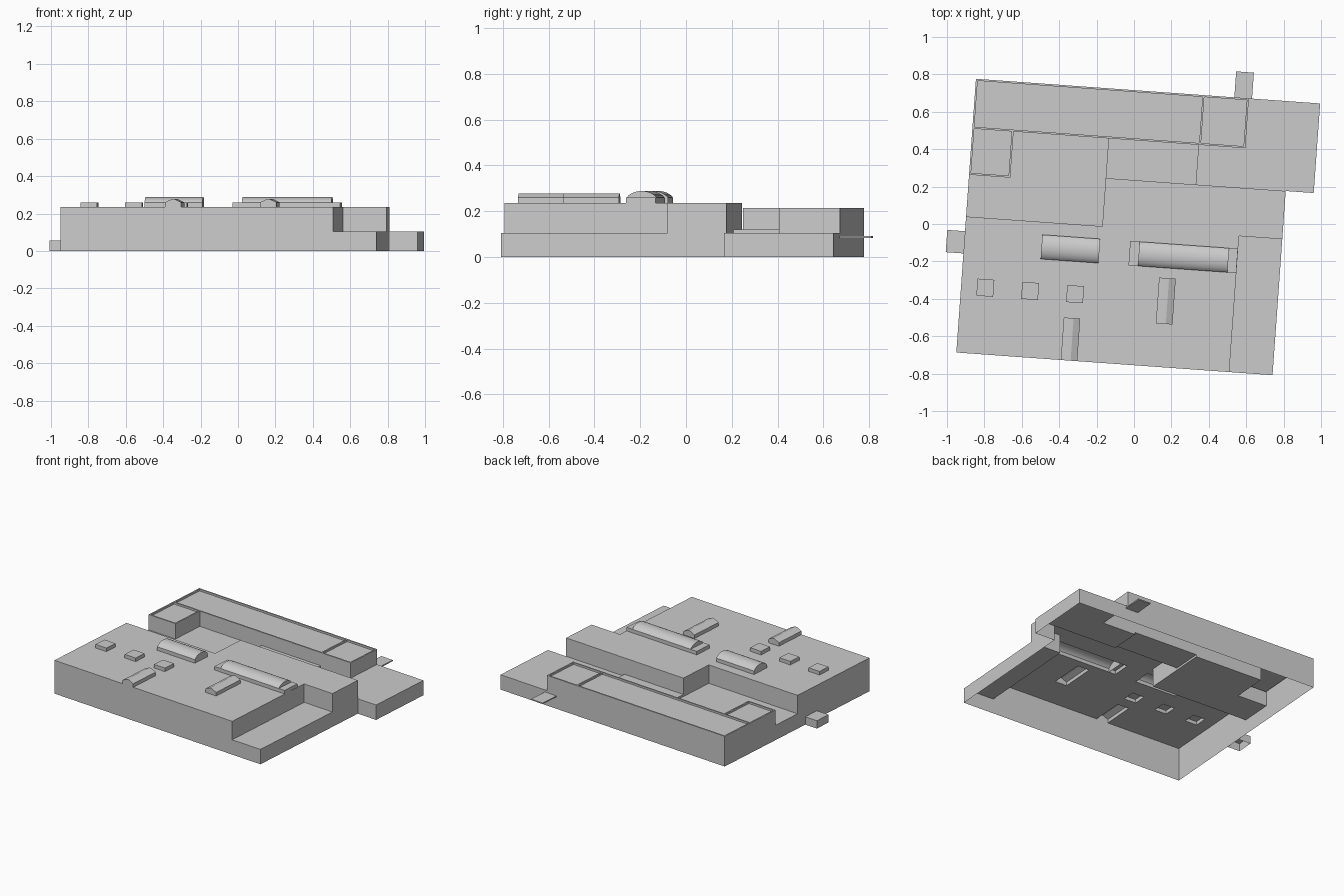
import bpy, bmesh, math
from mathutils import Matrix

if "Cube" in bpy.data.objects:
    bpy.data.objects.remove(bpy.data.objects["Cube"])

# Plan coordinates (u right, v back) start at the front left corner; the whole plan is turned slightly
PLAN = Matrix.Translation((-0.95, -0.687, 0)) @ Matrix.Rotation(math.radians(-4.1), 4, 'Z')
ROOF, LOW, CURB = 0.235, 0.105, 0.26


def finish(name, bm):
    bmesh.ops.remove_doubles(bm, verts=bm.verts, dist=1e-5)
    bmesh.ops.recalc_face_normals(bm, faces=bm.faces)
    bm.transform(PLAN)
    me = bpy.data.meshes.new(name)
    bm.to_mesh(me)
    bm.free()
    ob = bpy.data.objects.new(name, me)
    bpy.context.collection.objects.link(ob)
    return ob


def stepped_shell(name, areas, holes):
    """Open-bottomed shell; later areas (u0, u1, v0, v1, z) override earlier ones."""
    us = sorted({c for a in areas + holes for c in a[:2]})
    vs = sorted({c for a in areas + holes for c in a[2:4]})

    def inside(a, u, v):
        return a[0] < u < a[1] and a[2] < v < a[3]

    def height(i, j):
        if not (0 <= i < len(us) - 1 and 0 <= j < len(vs) - 1):
            return 0
        u, v = (us[i] + us[i + 1]) / 2, (vs[j] + vs[j + 1]) / 2
        return next((a[4] for a in reversed(areas) if inside(a, u, v)), 0)

    bm = bmesh.new()

    def face(*pts):
        bm.faces.new([bm.verts.new(p) for p in pts])

    for i in range(len(us)):
        for j in range(len(vs)):
            z = height(i, j)
            u, v = us[i], vs[j]
            if i + 1 < len(us) and j + 1 < len(vs) and z > 0:
                u2, v2 = us[i + 1], vs[j + 1]
                if not any(inside(h, (u + u2) / 2, (v + v2) / 2) for h in holes):
                    face((u, v, z), (u2, v, z), (u2, v2, z), (u, v2, z))
            zl, zf = height(i - 1, j), height(i, j - 1)
            if j + 1 < len(vs) and zl != z:
                face((u, v, zl), (u, vs[j + 1], zl), (u, vs[j + 1], z), (u, v, z))
            if i + 1 < len(us) and zf != z:
                face((u, v, zf), (us[i + 1], v, zf), (us[i + 1], v, z), (u, v, z))
    return finish(name, bm)


def prism(name, area, profile, along='v', closed=False):
    """Extrude a profile of (fraction across, z) along u or v over a plan rectangle."""
    u0, u1, v0, v1 = area
    bm = bmesh.new()
    rows = []
    for e in (0, 1):
        if along == 'v':
            row = [(u0 + (u1 - u0) * t, (v0, v1)[e], z) for t, z in profile]
        else:
            row = [((u0, u1)[e], v0 + (v1 - v0) * t, z) for t, z in profile]
        rows.append([bm.verts.new(p) for p in row])
        bm.faces.new(rows[-1])
    a, b = rows
    n = len(a)
    for k in range(n if closed else n - 1):
        bm.faces.new((a[k], a[(k + 1) % n], b[(k + 1) % n], b[k]))
    return finish(name, bm)


def box(name, area, z0, z1, closed=False):
    return prism(name, area, [(0, z0), (0, z1), (1, z1), (1, z0)], closed=closed)


# Rooftop footprints
skylights = [(u - 0.045, u + 0.045, 0.311, 0.402) for u in (0.13, 0.37, 0.611)]
vaults = [(0.414, 0.724, 0.531, 0.661), (0.935, 1.415, 0.531, 0.661)]
curbs = [(0.885, 0.935, 0.531, 0.661), (1.415, 1.462, 0.531, 0.661)]
ridges = [(0.56, 0.648, 0.0, 0.228), (1.053, 1.142, 0.232, 0.477)]

# Main massing: low base, high hall, courtyard slab, rear wing with rimmed roof panels
RIM, PANEL = 0.213, 0.2
areas = [
    (0, 1.695, 0, 1.467, LOW), (1.695, 1.845, 0.987, 1.467, LOW),
    (0, 1.463, 0, 0.729, ROOF), (0.73, 1.695, 0.729, 0.987, ROOF),
    (0.73, 1.215, 0.987, 1.2, 0.12),
    (0, 1.463, 1.2, 1.467, RIM), (0, 0.221, 0.953, 1.2, RIM),
    (0.01, 0.211, 0.963, 1.2, PANEL), (0.01, 1.215, 1.21, 1.457, PANEL),
    (1.225, 1.453, 1.21, 1.457, PANEL),
]
stepped_shell("main_building", areas, skylights + vaults + curbs + ridges)

# Square skylights and the curbs at the ends of the long vault
for i, a in enumerate(skylights):
    box(f"skylight_{i + 1}", a, ROOF, CURB)
for i, a in enumerate(curbs):
    box(f"vault_curb_{i + 1}", a, ROOF, CURB)

# Barrel vault rooflights
N = 12
arc = [(0.5 - 0.5 * math.sin(math.radians(65 - 130 * k / N)) / math.sin(math.radians(65)),
        CURB + 0.028 * (math.cos(math.radians(65 - 130 * k / N)) - math.cos(math.radians(65)))
        / (1 - math.cos(math.radians(65)))) for k in range(N + 1)]
for i, a in enumerate(vaults):
    ob = prism(f"barrel_vault_{i + 1}", a, [(0, ROOF)] + arc + [(1, ROOF)], along='u')
    bpy.ops.object.select_all(action='DESELECT')
    ob.select_set(True)
    bpy.context.view_layer.objects.active = ob
    bpy.ops.object.shade_smooth_by_angle(angle=math.radians(25))

# Small ridged rooflights
for i, a in enumerate(ridges):
    prism(f"ridge_light_{i + 1}", a,
          [(0, ROOF), (0, CURB), (0.42, 0.277), (0.6, 0.277), (1, CURB), (1, ROOF)])

# Side porch and thin rear canopy
box("side_porch", (-0.095, 0, 0.531, 0.65), 0, 0.055)
box("rear_canopy", (1.385, 1.48, 1.467, 1.606), 0.083, 0.091, closed=True)
